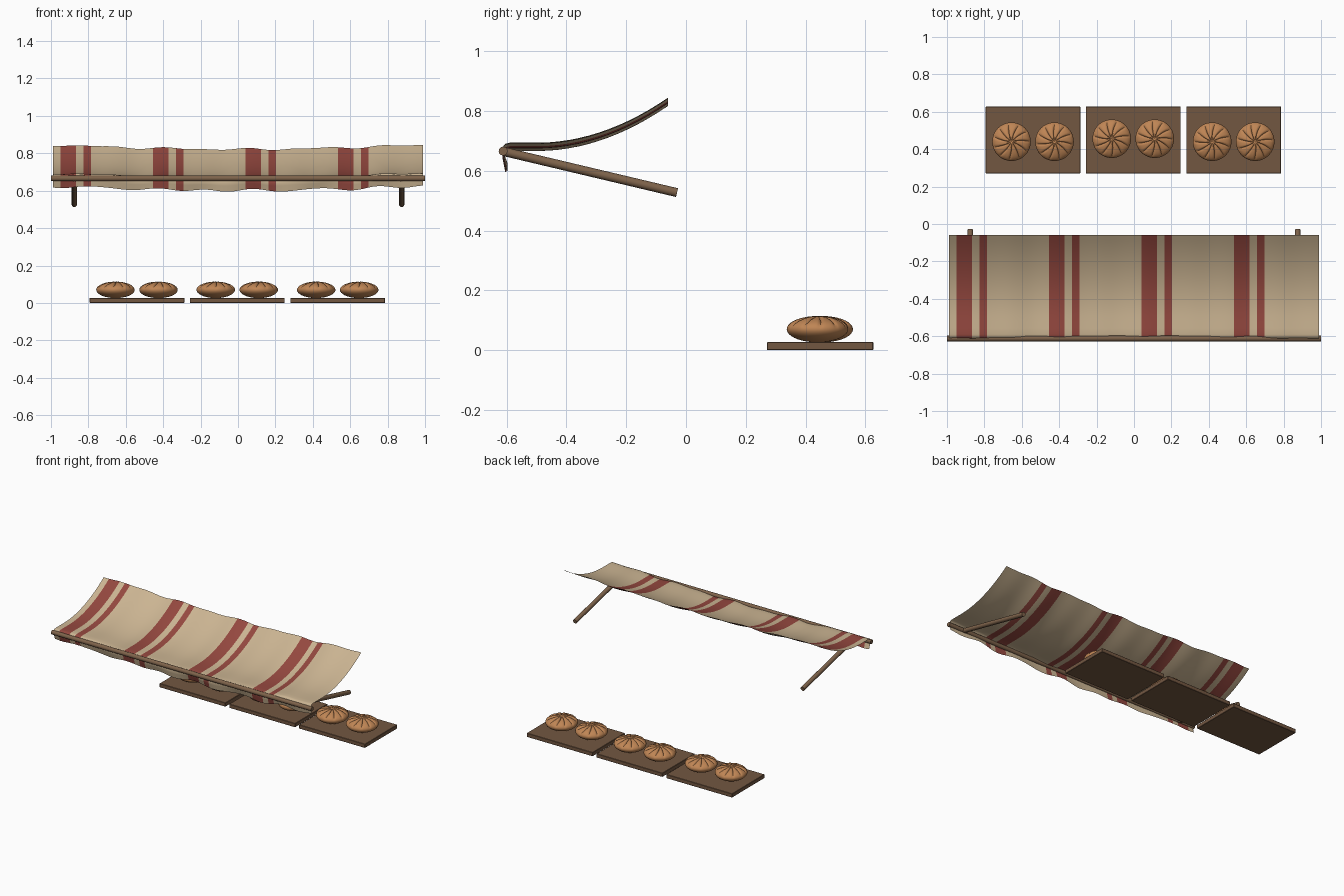
import bpy, bmesh, math
from mathutils import Vector

if "Cube" in bpy.data.objects:
    bpy.data.objects.remove(bpy.data.objects["Cube"])


def material(name, rgb):
    m = bpy.data.materials.new(name)
    m.use_nodes = True
    col = (*rgb, 1)
    m.diffuse_color = col
    m.node_tree.nodes["Principled BSDF"].inputs["Base Color"].default_value = col
    return m


CLOTH = material("beige cloth", (0.60, 0.46, 0.29))
STRIPE = material("red stripe", (0.30, 0.065, 0.05))
BOARD = material("dark wood", (0.17, 0.095, 0.053))
POLE = material("pole wood", (0.21, 0.125, 0.07))
CRUST = material("baked crust", (0.52, 0.235, 0.09))


def finish(name, bm, mats, angle=40):
    mesh = bpy.data.meshes.new(name)
    bm.to_mesh(mesh)
    bm.free()
    ob = bpy.data.objects.new(name, mesh)
    bpy.context.collection.objects.link(ob)
    for m in mats:
        mesh.materials.append(m)
    bpy.ops.object.select_all(action="DESELECT")
    ob.select_set(True)
    bpy.context.view_layer.objects.active = ob
    bpy.ops.object.shade_smooth_by_angle(angle=math.radians(angle))
    return ob


def rod(name, a, b, radius):
    a, b = Vector(a), Vector(b)
    bm = bmesh.new()
    bmesh.ops.create_cone(bm, cap_ends=True, segments=12, radius1=radius,
                          radius2=radius, depth=(b - a).length)
    ob = finish(name, bm, [POLE])
    ob.location = (a + b) / 2
    ob.rotation_euler = (b - a).to_track_quat("Z", "Y").to_euler()


# Awning: a sagging sheet that rolls over the front pole into a short valance
stripes = []
for i in range(4):
    x = -0.95 + i * 0.495
    stripes += [(x, x + 0.083), (x + 0.123, x + 0.163)]
columns = sorted({round(-0.99 + i * 0.022, 3) for i in range(91)}
                 | {round(e, 3) for s in stripes for e in s})


def sag(x):
    return (-0.024 * math.cos(x * math.pi / 2)
            + 0.004 * math.sin(16 * x + 1) + 0.003 * math.sin(27 * x))


profile = []
for i in range(17):
    y = -0.06 - 0.53 * i / 16
    profile.append((y, 0.695 + 0.78 * max(y + 0.5, 0) ** 2))
profile += [(-0.604, 0.692), (-0.611, 0.684)]
hem = [(-0.613, 0.25), (-0.609, 0.5), (-0.605, 0.75), (-0.601, 1)]

bm = bmesh.new()
rows = []
for x in columns:
    row = [bm.verts.new((x, y, z + sag(x))) for y, z in profile]
    top = 0.684 + sag(x)
    bottom = 0.625 + sag(x) + 0.005 * math.sin(21 * x - 1)
    row += [bm.verts.new((x, y + 0.004 * t * math.sin(18 * x),
                          top + (bottom - top) * t)) for y, t in hem]
    rows.append(row)
for r0, r1 in zip(rows, rows[1:]):
    mid = (r0[0].co.x + r1[0].co.x) / 2
    red = any(a < mid < b for a, b in stripes)
    for j in range(len(r0) - 1):
        f = bm.faces.new((r0[j], r0[j + 1], r1[j + 1], r1[j]))
        f.material_index = int(red)
finish("awning_cloth", bm, [CLOTH, STRIPE], 60)

# Front pole and the two support arms
rod("front_pole", (-1, -0.612, 0.666), (1, -0.612, 0.666), 0.015)
for side, s in (("left", 1), ("right", -1)):
    rod(side + "_arm", (s * 0.875, -0.608, 0.664), (s * 0.875, -0.03, 0.527), 0.015)


def tray(name, x):
    bm = bmesh.new()
    bmesh.ops.create_cube(bm, size=1)
    bmesh.ops.scale(bm, vec=(0.507, 0.356, 0.027), verts=bm.verts)
    bmesh.ops.bevel(bm, geom=bm.edges[:], offset=0.002, segments=1, affect="EDGES")
    finish(name, bm, [BOARD], 20).location = (x, 0.449, 0.0135)


# Bun: flattened ball whose top is gathered into pleats around a dimple
def bun(name, x, y, turn):
    pleats, per, rings = 11, 8, 18
    n = pleats * per
    bm = bmesh.new()
    loops = []
    for i in range(1, rings):
        lat = math.pi * i / rings
        r, h = math.sin(lat), math.cos(lat)
        loop = []
        for k in range(n):
            a = math.tau * k / n
            groove = (1 - abs(math.sin(a * pleats / 2))) ** 3
            depth = groove * max(h, 0) * min(1, r * 2.5)
            swirl = a + turn + 0.25 * (1 - r) * (h > 0)
            rad = 0.103 * r * (1 - 0.04 * depth)
            z = 0.044 * h - 0.011 * depth
            loop.append(bm.verts.new((rad * math.cos(swirl), rad * math.sin(swirl), z)))
        loops.append(loop)
    top = bm.verts.new((0, 0, 0.038))
    base = bm.verts.new((0, 0, -0.044))
    for k in range(n):
        q = (k + 1) % n
        bm.faces.new((top, loops[0][k], loops[0][q]))
        bm.faces.new((base, loops[-1][q], loops[-1][k]))
        for u, v in zip(loops, loops[1:]):
            bm.faces.new((u[k], v[k], v[q], u[q]))
    finish(name, bm, [CRUST], 50).location = (x, y, 0.07)


# Three trays with two buns each
for i, (x, y) in enumerate(((-0.54, 0.44), (-0.004, 0.456), (0.533, 0.44))):
    tray(f"tray_{i + 1}", x)
    for j, s in enumerate((-1, 1)):
        bun(f"bun_{i * 2 + j + 1}", x + s * 0.115, y, 0.7 * i + 0.4 * j)
